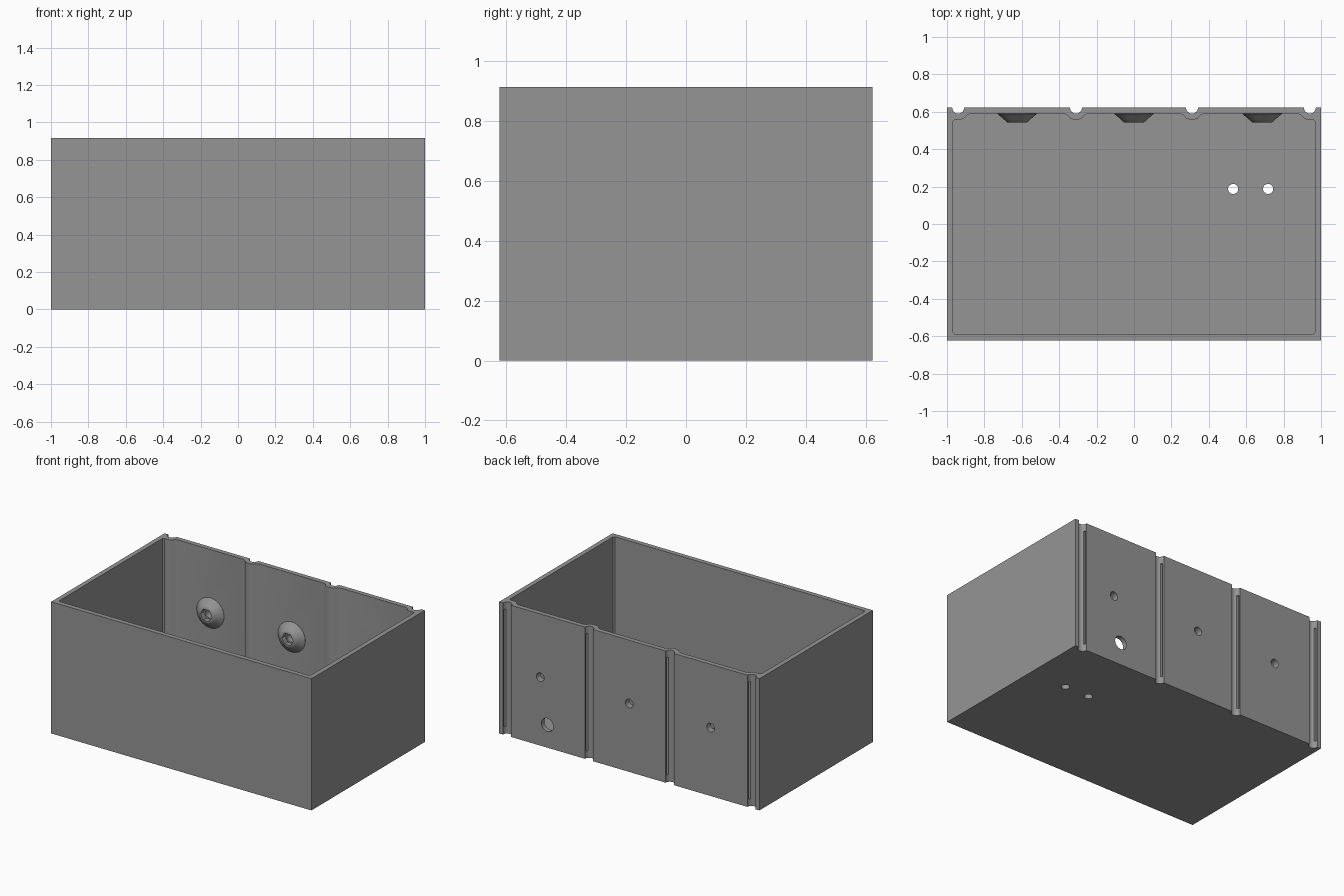
import bpy, bmesh, math
from mathutils import Matrix

if "Cube" in bpy.data.objects:
    bpy.data.objects.remove(bpy.data.objects["Cube"])

H, WALL, FLOOR = 0.915, 0.033, 0.033
BACK, FRONT = 0.625, -0.62
GROOVES = (0.94, 0.31, -0.31, -0.94)
BOSSES = (-0.625, 0.0, 0.685)
BOSS_Z = 0.475

grey = bpy.data.materials.new("matte grey")
grey.diffuse_color = (0.3, 0.3, 0.3, 1)
grey.use_nodes = True
grey.node_tree.nodes["Principled BSDF"].inputs["Base Color"].default_value = grey.diffuse_color


def new_object(name, bm):
    bmesh.ops.recalc_face_normals(bm, faces=bm.faces)
    mesh = bpy.data.meshes.new(name)
    bm.to_mesh(mesh)
    bm.free()
    mesh.materials.append(grey)
    ob = bpy.data.objects.new(name, mesh)
    bpy.context.collection.objects.link(ob)
    return ob


def prism(name, outline, z0, z1):
    """Extrude an xy outline from z0 to z1."""
    bm = bmesh.new()
    face = bm.faces.new([bm.verts.new((x, y, z0)) for x, y in outline])
    top = bmesh.ops.extrude_face_region(bm, geom=[face])["geom"]
    verts = [v for v in top if isinstance(v, bmesh.types.BMVert)]
    bmesh.ops.translate(bm, verts=verts, vec=(0, 0, z1 - z0))
    return new_object(name, bm)


def lathe(name, rings, sides, place):
    """Stack rings of (radius, height), closed at both ends, then place."""
    bm = bmesh.new()
    loops = []
    for r, h in rings:
        loops.append([bm.verts.new((r * math.cos(math.tau * i / sides),
                                    r * math.sin(math.tau * i / sides), h))
                      for i in range(sides)])
    for a, b in zip(loops, loops[1:]):
        for i in range(sides):
            j = (i + 1) % sides
            bm.faces.new((a[i], a[j], b[j], b[i]))
    bm.faces.new(loops[0][::-1])
    bm.faces.new(loops[-1])
    bmesh.ops.transform(bm, matrix=place, verts=bm.verts)
    return new_object(name, bm)


def combine(target, tool, operation):
    mod = target.modifiers.new("combine", "BOOLEAN")
    mod.operation, mod.solver, mod.object = operation, "EXACT", tool
    bpy.context.view_layer.objects.active = target
    bpy.ops.object.modifier_apply(modifier=mod.name)
    bpy.data.objects.remove(tool)


def along_y(x, z):
    """Local +z becomes -y, with the origin on the outer back face."""
    return Matrix.Translation((x, BACK, z)) @ Matrix.Rotation(math.pi / 2, 4, "X")


# Outer block with round grooves down the back
outer = [(-1, FRONT), (1, FRONT), (1, BACK)]
for g in GROOVES:
    for i in range(13):
        a = math.pi * i / 12
        outer.append((g + 0.032 * math.cos(a), BACK - 0.032 * math.sin(a)))
outer.append((-1, BACK))
box = prism("open_box", outer, 0, H)

# Cavity, stepping inward around each groove
inside, near, far = 1 - WALL, BACK - WALL, 0.562
bump = [(0.065, near), (0.048, near - 0.006), (0.03, far + 0.005), (0.018, far)]
right_half = [(0.957, FRONT + WALL), (inside, FRONT + WALL + 0.01),
              (inside, far - 0.01), (0.957, far)]
right_half += [(0.94 - dx, y) for dx, y in bump[::-1]]
right_half += [(0.31 + dx, y) for dx, y in bump]
right_half += [(0.31 - dx, y) for dx, y in bump[::-1]]
cavity = right_half + [(-x, y) for x, y in right_half[::-1]]
combine(box, prism("cavity_cutter", cavity, FLOOR, H + 0.1), "DIFFERENCE")

# Shallow undercuts inside the grooves, stopping short of both ends
for g in GROOVES:
    slot = [(g - 0.038, 0.603), (g + 0.038, 0.603), (g + 0.038, 0.615), (g - 0.038, 0.615)]
    combine(box, prism("slot_cutter", slot, 0.05, H - 0.05), "DIFFERENCE")

# Screw bosses on the inner back wall, with hexagonal pockets and bolt holes
cone = [(0.105, 0.02), (0.105, 0.034), (0.092, 0.045), (0.07, 0.064),
        (0.056, 0.077), (0.05, 0.08)]
for x in BOSSES:
    place = along_y(x, BOSS_Z)
    combine(box, lathe("boss", cone, 32, place), "UNION")
    combine(box, lathe("hex_cutter", [(0.044, 0.045), (0.044, 0.12)], 6, place), "DIFFERENCE")
    combine(box, lathe("bolt_cutter", [(0.03, -0.05), (0.03, 0.1)], 24, place), "DIFFERENCE")

# Cable hole low in the back wall
combine(box, lathe("cable_cutter", [(0.046, -0.05), (0.046, 0.1)], 32,
                   along_y(0.63, 0.158)), "DIFFERENCE")

# Pair of holes through the floor
for x in (0.53, 0.717):
    combine(box, lathe("floor_cutter", [(0.027, -0.1), (0.027, 0.1)], 24,
                       Matrix.Translation((x, 0.19, 0))), "DIFFERENCE")

# Centre the box and smooth its rounded faces
box.data.transform(Matrix.Translation((0, -(BACK + FRONT) / 2, 0)))
bpy.ops.object.select_all(action="DESELECT")
box.select_set(True)
bpy.context.view_layer.objects.active = box
bpy.ops.object.shade_smooth_by_angle(angle=math.radians(30))
